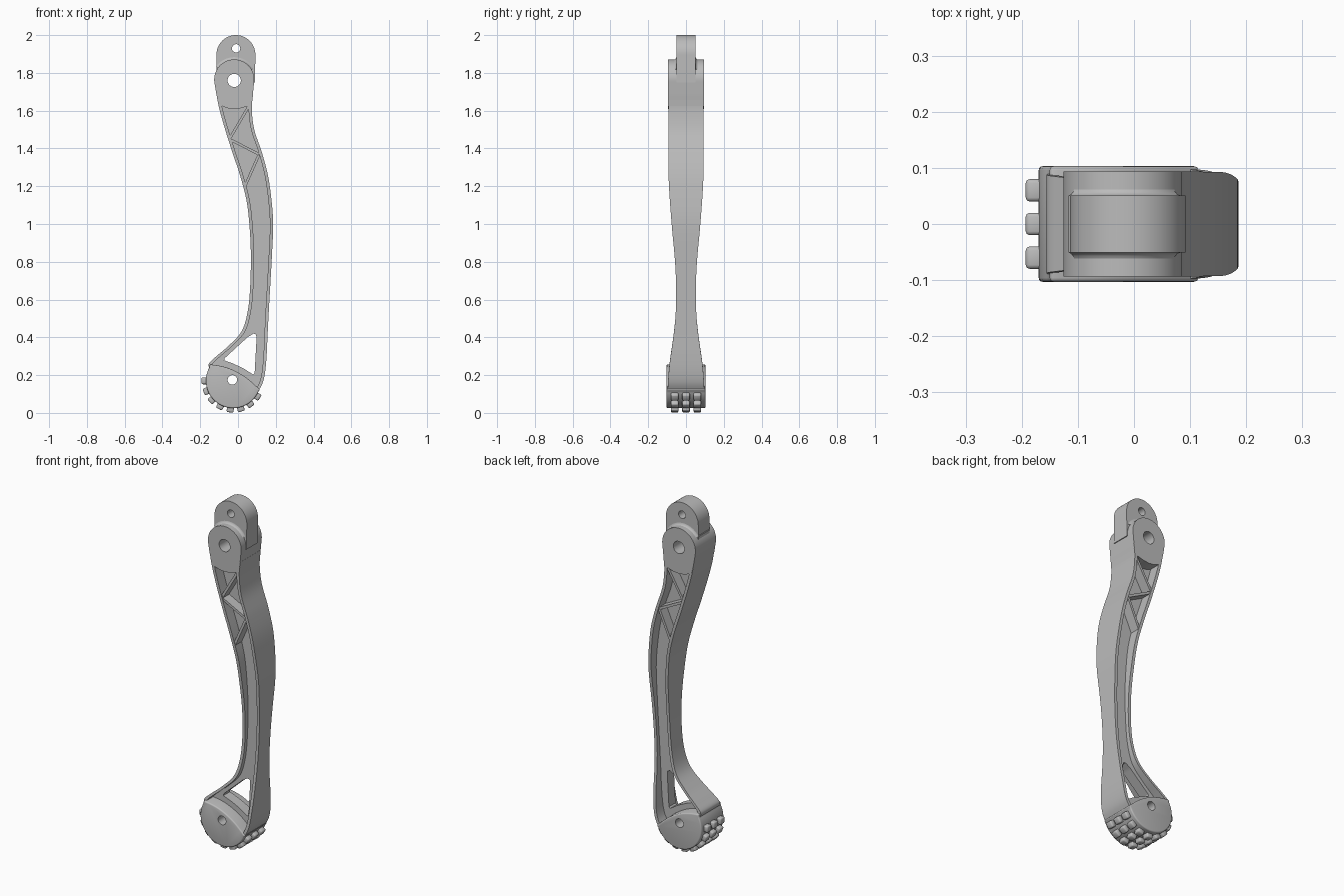
import bpy, bmesh, math
from mathutils import Vector, Matrix

default_cube = bpy.data.objects.get("Cube")
if default_cube:
    bpy.data.objects.remove(default_cube, do_unlink=True)

grey = bpy.data.materials.new("satin_grey")
grey.use_nodes = True
colour = (0.5, 0.5, 0.5, 1)
grey.diffuse_color = colour
grey.node_tree.nodes["Principled BSDF"].inputs["Base Color"].default_value = colour


def activate(obj):
    bpy.ops.object.select_all(action="DESELECT")
    obj.select_set(True)
    bpy.context.view_layer.objects.active = obj


def finish(name, bm):
    """Turn a bmesh into a shaded grey object."""
    bmesh.ops.recalc_face_normals(bm, faces=bm.faces)
    mesh = bpy.data.meshes.new(name)
    bm.to_mesh(mesh)
    bm.free()
    obj = bpy.data.objects.new(name, mesh)
    bpy.context.collection.objects.link(obj)
    mesh.materials.append(grey)
    return obj


def smooth(obj, angle=32):
    activate(obj)
    bpy.ops.object.shade_smooth_by_angle(angle=math.radians(angle))


def loft(name, rings):
    """Skin matching closed rings and cap both ends."""
    bm = bmesh.new()
    rows = [[bm.verts.new(p) for p in ring] for ring in rings]
    n = len(rows[0])
    for a, b in zip(rows, rows[1:]):
        for i in range(n):
            j = (i + 1) % n
            bm.faces.new((a[i], a[j], b[j], b[i]))
    bm.faces.new(rows[0])
    bm.faces.new(rows[-1][::-1])
    return finish(name, bm)


def prism(name, profile, half):
    """Extrude an x-z profile to both sides of the middle plane."""
    return loft(name, [[(x, y, z) for x, z in profile] for y in (-half, half)])


def arc(cx, cz, r, start, end, steps=32):
    angles = [math.radians(start + (end - start) * i / steps) for i in range(steps + 1)]
    return [(cx + r * math.cos(a), cz + r * math.sin(a)) for a in angles]


def spline(points, steps=6):
    """Smooth path through points of any dimension."""
    pts = [Vector(p) for p in points]
    pts = [2 * pts[0] - pts[1]] + pts + [2 * pts[-1] - pts[-2]]
    out = []
    for a, b, c, d in zip(pts, pts[1:], pts[2:], pts[3:]):
        for s in range(steps):
            t = s / steps
            out.append(0.5 * (2 * b + (c - a) * t + (2 * a - 5 * b + 4 * c - d) * t * t
                              + (3 * b - a - 3 * c + d) * t ** 3))
    return out + [pts[-2]]


def bevel(obj, width, segments=3):
    activate(obj)
    mod = obj.modifiers.new("bevel", "BEVEL")
    mod.width, mod.segments = width, segments
    mod.limit_method, mod.angle_limit = "ANGLE", math.radians(40)
    bpy.ops.object.modifier_apply(modifier=mod.name)


def cut(obj, profile):
    """Cut a profile right through an object."""
    cutter = prism("cutter", profile, 0.3)
    cutter.hide_render = True
    activate(obj)
    mod = obj.modifiers.new("cut", "BOOLEAN")
    mod.operation, mod.object, mod.solver = "DIFFERENCE", cutter, "EXACT"
    bpy.ops.object.modifier_apply(modifier=mod.name)
    bpy.data.objects.remove(cutter, do_unlink=True)


def hole(x, z, r):
    return arc(x, z, r, 0, 348.75, 31)


WIDTHS = spline([(0.1, 0.099), (0.25, 0.088), (0.4, 0.067), (0.52, 0.055), (0.65, 0.052),
                 (0.8, 0.058), (1.0, 0.076), (1.2, 0.09), (1.35, 0.093), (1.8, 0.093)])


def half_width(z):
    for a, b in zip(WIDTHS, WIDTHS[1:]):
        if a[0] <= z <= b[0]:
            return a[1] + (b[1] - a[1]) * (z - a[0]) / (b[0] - a[0])
    return WIDTHS[0][1] if z < WIDTHS[0][0] else WIDTHS[-1][1]


# Leg: I-beam with two edge flanges and a thin web; rows are left x, z, right x, z
stations = spline([
    (-0.115, 1.69, 0.08, 1.69), (-0.099, 1.61, 0.073, 1.61), (-0.068, 1.5, 0.086, 1.5),
    (-0.03, 1.38, 0.126, 1.38), (0.01, 1.26, 0.158, 1.26), (0.044, 1.13, 0.177, 1.13),
    (0.06, 1.0, 0.186, 1.0), (0.068, 0.84, 0.18, 0.84), (0.064, 0.66, 0.17, 0.66),
    (0.05, 0.53, 0.162, 0.52), (0.018, 0.43, 0.156, 0.4), (-0.05, 0.355, 0.152, 0.31),
    (-0.12, 0.295, 0.144, 0.22), (-0.155, 0.258, 0.131, 0.16), (-0.145, 0.22, 0.108, 0.115)])
flange, web = 0.017, 0.03
rings = []
for xl, zl, xr, zr in stations:
    left, right = Vector((xl, 0, zl)), Vector((xr, 0, zr))
    step = (right - left).normalized() * flange
    hl, hr = half_width(zl), half_width(zr)
    side = [(left, hl), (left + step, hl), (left + step, web),
            (right - step, web), (right - step, hr), (right, hr)]
    rings.append([(p.x, -h, p.z) for p, h in side] + [(p.x, h, p.z) for p, h in side[::-1]])
leg = loft("leg_beam", rings)
cut(leg, [(0.096, 0.415), (0.082, 0.42), (0.05, 0.4), (-0.07, 0.29), (-0.073, 0.278),
          (-0.03, 0.263), (0.03, 0.235), (0.08, 0.203), (0.088, 0.21), (0.098, 0.39)])
cut(leg, hole(-0.03, 0.175, 0.025))
smooth(leg)

# Diagonal ribs in the upper pockets
for start, end in (((-0.045, 1.45), (0.058, 1.625)), ((-0.038, 1.445), (0.11, 1.37)),
                   ((0.11, 1.365), (0.035, 1.195))):
    a, b = Vector(start), Vector(end)
    d = (b - a).normalized() * 0.007
    n = Vector((-d.y, d.x))
    prism("diagonal_rib", [a + n, b + n, b - n, a - n], 0.087)

# Upper hinge head
head = prism("hinge_head", arc(-0.02, 1.765, 0.106, -8, 188, 40)
             + [(-0.115, 1.69), (-0.099, 1.625), (-0.085, 1.624), (-0.055, 1.613),
                (-0.02, 1.609), (0.015, 1.613), (0.045, 1.622), (0.073, 1.625), (0.079, 1.69)],
             0.094)
pivot = hole(-0.02, 1.76, 0.035)
cut(head, pivot)
smooth(head)

# Narrow tab above the head
tab = prism("hinge_tab", arc(-0.011, 1.897, 0.103, 0, 180) + [(-0.114, 1.75), (0.09, 1.75)], 0.051)
cut(tab, pivot)
cut(tab, hole(-0.01, 1.93, 0.022))
smooth(tab)

# Small fillet where the tab leaves the head
layers = ((-0.064, 0.105), (-0.057, 0.108), (-0.053, 0.112), (-0.051, 0.118))
layers += tuple((-y, r) for y, r in layers[::-1])
fillet = loft("tab_fillet", [[(x, y, z) for x, z in arc(-0.02, 1.765, r, 30, 145)
                              + arc(-0.02, 1.765, 0.07, 145, 30)] for y, r in layers])
smooth(fillet, 50)

# Round foot with a sloping top
foot_x, foot_z, foot_r = -0.025, 0.17, 0.145
top = spline([(0.118, 0.122), (0.09, 0.147), (0.05, 0.182), (0, 0.214),
              (-0.05, 0.237), (-0.1, 0.25), (-0.15, 0.257)], 3)
foot = prism("foot", arc(foot_x, foot_z, foot_r, 150, 338, 40) + [tuple(p) for p in top], 0.103)
bevel(foot, 0.012)
cut(foot, hole(-0.03, 0.175, 0.025))
smooth(foot, 40)

# Tread blocks around the sole, three across
for i in range(8):
    angle = math.radians(180 + 21 * i)
    for y in (-0.06, 0, 0.06):
        bm = bmesh.new()
        bmesh.ops.create_cube(bm, size=1)
        bm.transform(Matrix.Translation((foot_x, y, foot_z))
                     @ Matrix.Rotation(-angle, 4, "Y")
                     @ Matrix.Translation((foot_r + 0.005, 0, 0))
                     @ Matrix.Diagonal((0.036, 0.04, 0.037, 1)))
        block = finish("tread_block", bm)
        bevel(block, 0.007, 2)
        smooth(block, 50)
